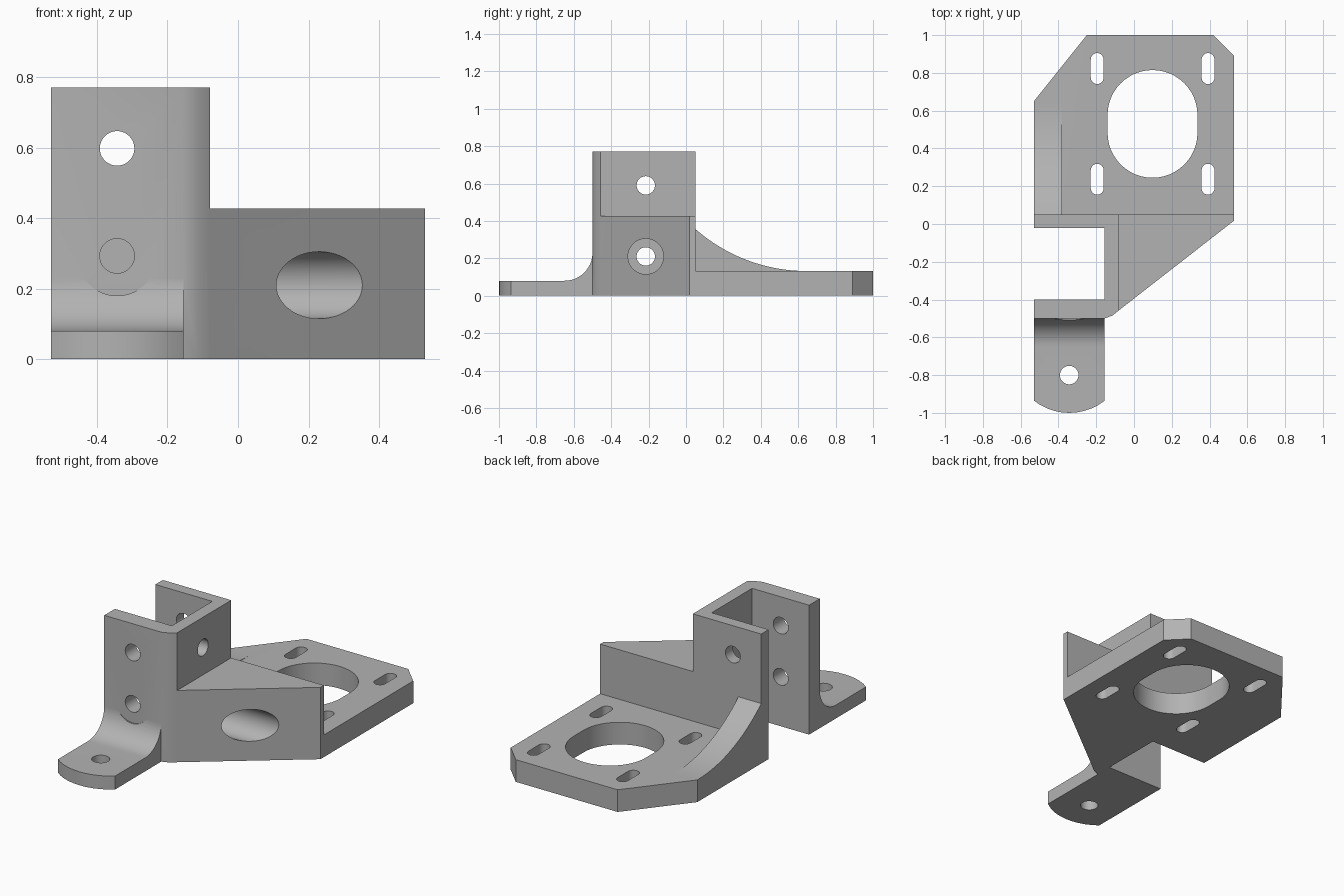
import bpy
import math
from mathutils import Vector

cube = bpy.data.objects.get("Cube")
if cube:
    bpy.data.objects.remove(cube, do_unlink=True)

# One flat grey for the whole bracket
grey = bpy.data.materials.new("grey_metal")
grey.use_nodes = True
colour = (0.45, 0.45, 0.45, 1)
grey.diffuse_color = colour
grey.node_tree.nodes["Principled BSDF"].inputs["Base Color"].default_value = colour


def prism(name, outline, lo, hi, axis="z"):
    """Extrude a 2D outline along an axis: z takes (x, y), x takes (y, z), y takes (x, z)."""
    place = {"z": lambda a, b, t: (a, b, t),
             "x": lambda a, b, t: (t, a, b),
             "y": lambda a, b, t: (a, t, b)}[axis]
    n = len(outline)
    verts = [place(a, b, t) for t in (lo, hi) for a, b in outline]
    faces = [tuple(range(n))[::-1], tuple(range(n, 2 * n))]
    faces += [(i, (i + 1) % n, n + (i + 1) % n, n + i) for i in range(n)]
    mesh = bpy.data.meshes.new(name)
    mesh.from_pydata(verts, [], faces)
    # Make the winding outward whatever the outline direction
    area = sum(outline[i - 1][0] * outline[i][1] - outline[i][0] * outline[i - 1][1]
               for i in range(n))
    if (area < 0) != (axis == "y"):
        mesh.flip_normals()
    mesh.materials.append(grey)
    obj = bpy.data.objects.new(name, mesh)
    bpy.context.collection.objects.link(obj)
    return obj


def box(name, x0, x1, y0, y1, z0, z1):
    return prism(name, [(x0, y0), (x1, y0), (x1, y1), (x0, y1)], z0, z1)


def arc(cx, cy, r, start, end, steps):
    angles = [math.radians(start + (end - start) * i / steps) for i in range(steps + 1)]
    return [(cx + r * math.cos(a), cy + r * math.sin(a)) for a in angles]


def slot(cx, cy, r, stretch=0.0, steps=24):
    """Circle pulled apart along its second axis."""
    top = arc(cx, cy + stretch, r, 0, 180, steps)
    bottom = arc(cx, cy - stretch, r, 180, 360, steps)
    if stretch == 0:
        top, bottom = top[:-1], bottom[:-1]
    return top + bottom


def combine(target, other, operation):
    mod = target.modifiers.new("combine", "BOOLEAN")
    mod.operation = operation
    mod.solver = "EXACT"
    mod.object = other
    bpy.context.view_layer.update()
    graph = bpy.context.evaluated_depsgraph_get()
    result = bpy.data.meshes.new_from_object(target.evaluated_get(graph))
    target.modifiers.clear()
    target.data = result
    bpy.data.objects.remove(other, do_unlink=True)


LEFT, RIGHT = -0.53, 0.53      # overall width
WALL_IN, WALL_OUT = -0.155, -0.08   # upright side wall
FRONT, BACK = -0.50, 0.05      # upright channel depth
TOP = 0.77
HOLE_X, HOLE_Y, HOLE_R = -0.343, -0.215, 0.049

# Upright channel with an eased front corner, open towards one side
bracket = prism("mounting_bracket",
                [(LEFT, FRONT), (WALL_IN, FRONT), (-0.113, -0.484), (WALL_OUT, -0.457),
                 (WALL_OUT, BACK), (LEFT, BACK)], 0, TOP)
combine(bracket, box("channel_cut", -0.7, WALL_IN, -0.40, -0.02, -0.1, 0.9), "DIFFERENCE")

# Triangular brace with a wide bore along x
brace = prism("brace", [(-0.12, -0.40), (WALL_OUT, -0.457), (RIGHT, 0.018),
                        (RIGHT, BACK), (-0.12, BACK)], 0, 0.427)
combine(brace, prism("bore", slot(HOLE_Y, 0.21, 0.095), WALL_OUT, 0.7, "x"), "DIFFERENCE")
combine(bracket, brace, "UNION")

# Base plate with clipped corners
plate = prism("base_plate", [(LEFT, 0.0), (0.50, 0.02), (RIGHT, 0.03), (RIGHT, 0.89),
                             (0.42, 1.0), (-0.25, 1.0), (LEFT, 0.65)], 0, 0.132)
combine(plate, prism("opening", slot(0.098, 0.53, 0.238, 0.047), -0.1, 0.3), "DIFFERENCE")
for x in (-0.195, 0.392):
    for y in (0.237, 0.823):
        combine(plate, prism("slot_cut", slot(x, y, 0.034, 0.048, 12), -0.1, 0.3), "DIFFERENCE")
combine(bracket, plate, "UNION")

# Curved rib from the channel down to the plate
R = 0.9
curve = arc(0.645, 0.132 + R, R, 270, 228.6, 16)
rib = prism("rib", [(0.645, 0.10)] + curve + [(0.02, 0.36), (0.02, 0.10)], LEFT, -0.38, "x")
combine(bracket, rib, "UNION")

# Rounded front foot
R = 0.303
half = math.degrees(math.asin(0.1875 / R))
foot = prism("foot", [(LEFT, -0.46)] + arc(-0.3425, -1 + R, R, 270 - half, 270 + half, 10)
             + [(WALL_IN, -0.46)], 0, 0.08)

# Fillet between foot and upright, relieved around the lower hole
fillet = prism("foot_fillet", arc(-0.65, 0.23, 0.15, 270, 360, 14)
               + [(-0.46, 0.23), (-0.46, 0.04), (-0.65, 0.04)], LEFT, WALL_IN, "x")
combine(fillet, prism("relief", slot(HOLE_X, 0.293, 0.113), -0.8, FRONT, "y"), "DIFFERENCE")
combine(foot, fillet, "UNION")
combine(foot, prism("foot_hole", slot(HOLE_X, -0.8, HOLE_R), -0.1, 0.3), "DIFFERENCE")
combine(bracket, foot, "UNION")

# Bolt holes: upper one through both walls, lower one through the front wall only
for z, end in ((0.598, 0.2), (0.293, -0.2)):
    combine(bracket, prism("bolt_hole", slot(HOLE_X, z, HOLE_R), -0.8, end, "y"), "DIFFERENCE")
for z in (0.59, 0.21):
    combine(bracket, prism("side_hole", slot(HOLE_Y, z, HOLE_R), -0.3, 0.0, "x"), "DIFFERENCE")

bpy.ops.object.select_all(action="DESELECT")
bpy.context.view_layer.objects.active = bracket
bracket.select_set(True)
bpy.ops.object.shade_smooth_by_angle(angle=math.radians(28))
